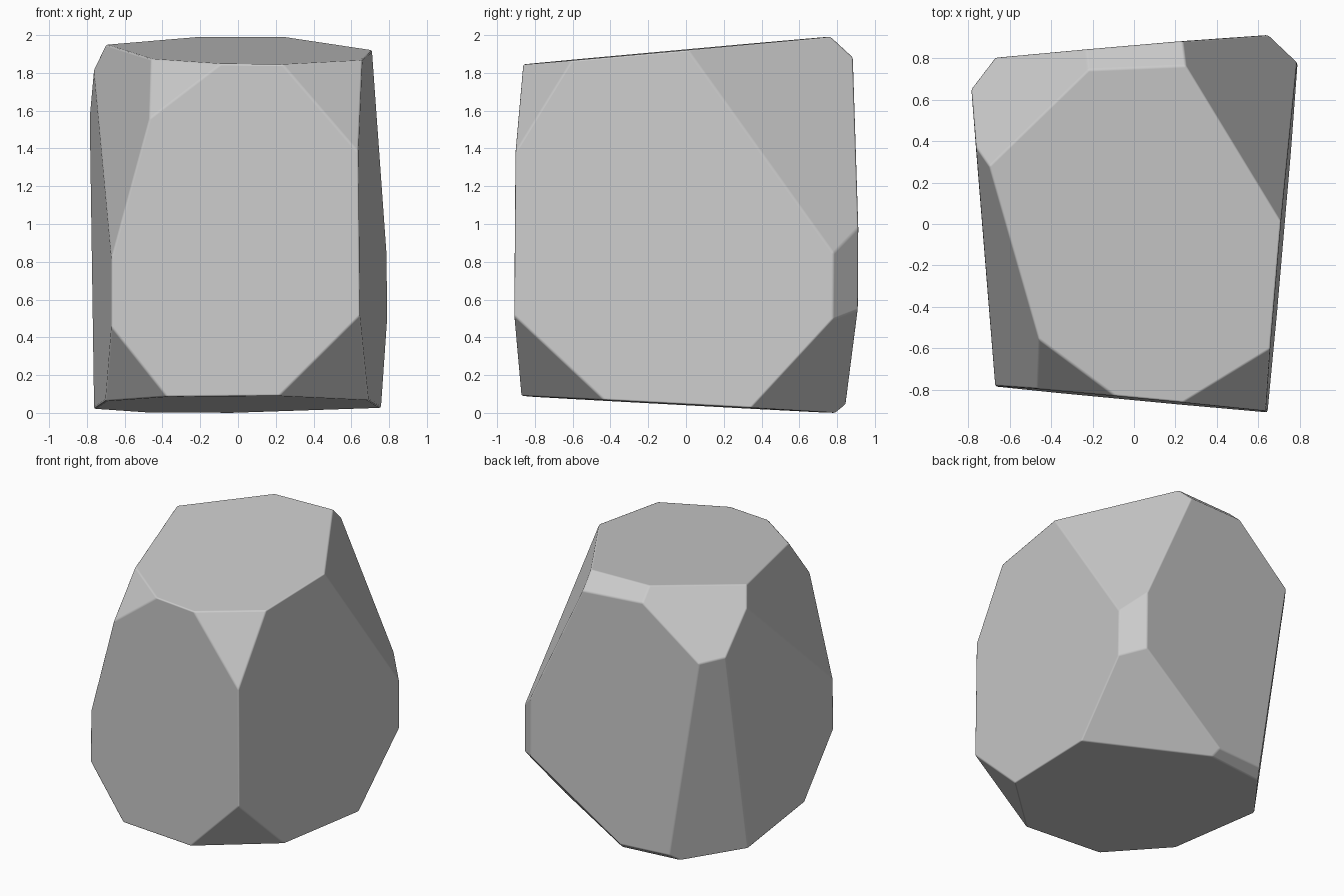
import bpy, bmesh
from mathutils import Vector

if "Cube" in bpy.data.objects:
    bpy.data.objects.remove(bpy.data.objects["Cube"])

# A few measured points on the stone's surface
P = dict(
    a=(.645, -.91, .52), b=(.65, -.905, 1.37), c=(-.67, -.785, .46), d=(.71, .01, 1.925),
    e=(.787, .78, .85), f=(.787, .78, .5), g=(.65, .91, .55), h=(-.67, .803, 1.55),
    i=(-.02, .79, .005), j=(-.763, .36, .05), k=(-.788, .68, 1.55), l=(.24, -.86, 1.85),
    m=(.25, .765, 1.996), n=(-.7, .28, 1.955), o=(.22, -.87, .095), p=(-.38, -.81, .09),
    q=(-.46, -.56, 1.875), r=(-.66, -.785, .86), s=(-.48, -.8, 1.55), t=(-.1, -.835, 1.84),
    u=(.65, -.61, 1.87), v=(.69, -.44, .08), w=(-.7, -.4, .07), x=(.755, .36, .045),
    y=(-.42, .823, .05), z=(-.22, .74, 2), A=(.24, .88, 1.89), B=(-.48, .75, .015),
    C=(0, .85, .05))

# Every flat side is the plane through three of those points
SIDES = "abc ade hgC ckj lmn opi"       # front, right, back, left, top, bottom
FRONT_CUTS = "qrn stq lbu aov cpw"      # upper left, small, upper right, lower right, lower left
BACK_CUTS = "dme efg xfg hjy znh mzA iBC"  # right three, left two, top strip, bottom strip
centre = Vector((0, 0, 1))

# Carve an oversized block with each plane
bm = bmesh.new()
bmesh.ops.create_cube(bm, size=4)
bmesh.ops.translate(bm, verts=bm.verts, vec=centre)
for names in (SIDES + " " + FRONT_CUTS + " " + BACK_CUTS).split():
    p0, p1, p2 = (Vector(P[key]) for key in names)
    normal = (p1 - p0).cross(p2 - p0).normalized()
    if normal.dot(p0 - centre) < 0:
        normal.negate()
    bmesh.ops.bisect_plane(bm, geom=bm.verts[:] + bm.edges[:] + bm.faces[:], dist=1e-5,
                           plane_co=p0, plane_no=normal, clear_outer=True)
    rim = [edge for edge in bm.edges if edge.is_boundary]
    if rim:
        bmesh.ops.holes_fill(bm, edges=rim, sides=0)

# Tidy tiny edges and stand the stone on the ground
bmesh.ops.remove_doubles(bm, verts=bm.verts, dist=0.012)
bmesh.ops.recalc_face_normals(bm, faces=bm.faces)
low = min(vert.co.z for vert in bm.verts)
bmesh.ops.translate(bm, verts=bm.verts, vec=(0, 0, -low))

mesh = bpy.data.meshes.new("faceted_stone")
bm.to_mesh(mesh)
bm.free()
stone = bpy.data.objects.new("faceted_stone", mesh)
bpy.context.collection.objects.link(stone)
for face in mesh.polygons:
    face.use_smooth = True

# Thin worn edges
bevel = stone.modifiers.new("worn_edges", 'BEVEL')
bevel.width = 0.01
bevel.segments = 2
bevel.limit_method = 'ANGLE'
bevel.angle_limit = 0.09
bevel.harden_normals = True
